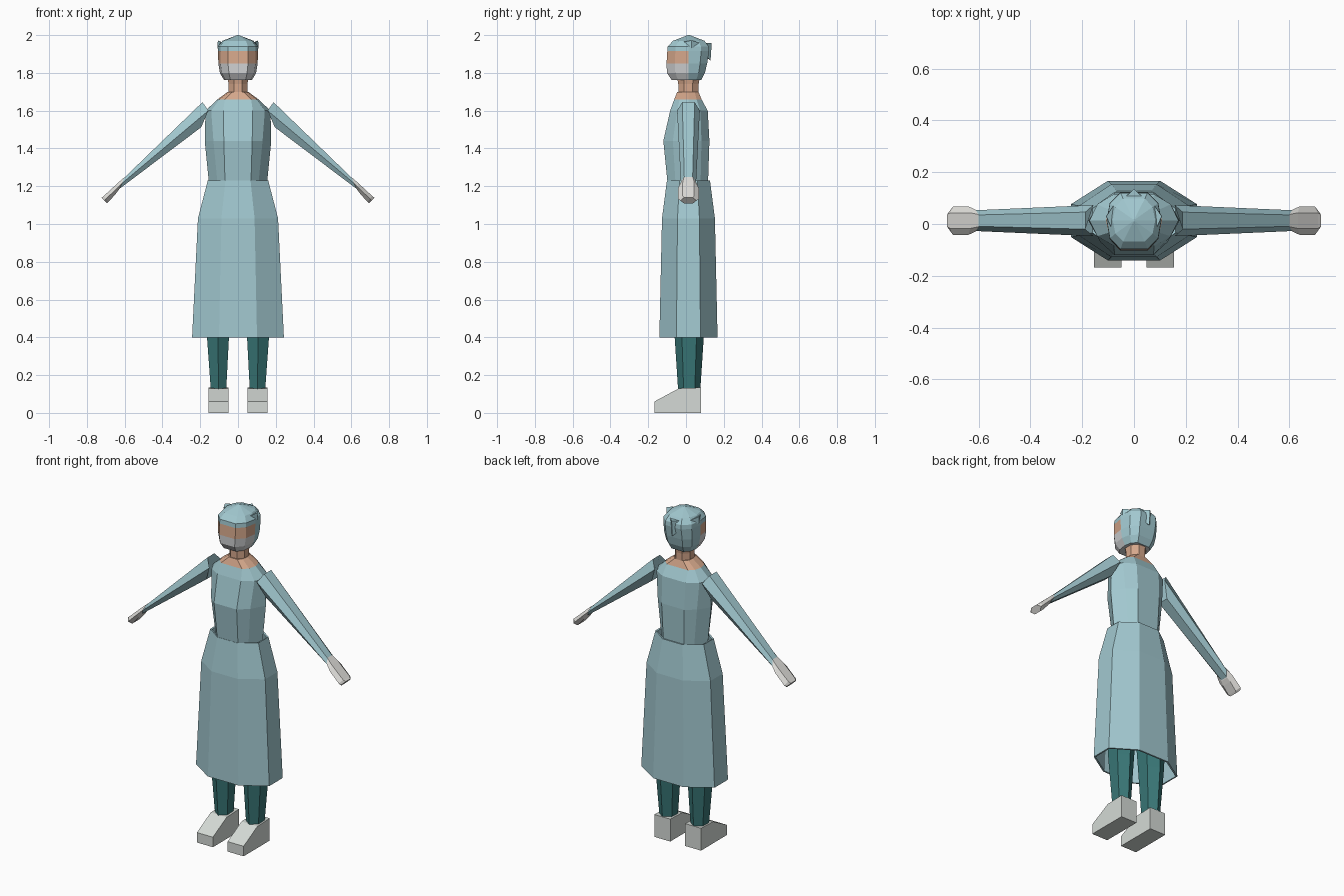
import bpy, bmesh, math

cube = bpy.data.objects.get("Cube")
if cube:
    bpy.data.objects.remove(cube, do_unlink=True)


def material(name, rgb):
    m = bpy.data.materials.new(name)
    m.use_nodes = True
    m.diffuse_color = (*rgb, 1)
    bsdf = next(n for n in m.node_tree.nodes if n.type == 'BSDF_PRINCIPLED')
    bsdf.inputs["Base Color"].default_value = (*rgb, 1)
    bsdf.inputs["Roughness"].default_value = 0.8
    return m


GOWN = material("gown_blue", (0.36, 0.58, 0.63))
TROUSER = material("trouser_teal", (0.04, 0.18, 0.18))
SKIN = material("skin", (0.67, 0.39, 0.26))
SHOE = material("shoe_grey", (0.66, 0.70, 0.67))
GLOVE = material("glove_white", (0.74, 0.73, 0.70))
MASK = material("mask_white", (0.66, 0.67, 0.68))
CY = 0.013  # body centre line in y


def make(name, verts, faces, mats, rule=None):
    """Mesh object with outward normals; rule picks a material per face centre."""
    bm = bmesh.new()
    vs = [bm.verts.new(v) for v in verts]
    for f in faces:
        bm.faces.new([vs[i] for i in f])
    bmesh.ops.recalc_face_normals(bm, faces=bm.faces)
    if rule:
        for f in bm.faces:
            f.material_index = rule(f.calc_center_median())
    me = bpy.data.meshes.new(name)
    bm.to_mesh(me)
    bm.free()
    for m in mats:
        me.materials.append(m)
    ob = bpy.data.objects.new(name, me)
    bpy.context.collection.objects.link(ob)
    return ob


def loft(name, rings, mats, rule=None, caps=True):
    """Skin a list of equal rings."""
    n = len(rings[0])
    verts = [v for r in rings for v in r]
    faces = [(k * n + i, k * n + (i + 1) % n, (k + 1) * n + (i + 1) % n, (k + 1) * n + i)
             for k in range(len(rings) - 1) for i in range(n)]
    if caps:
        faces += [tuple(range(n)), tuple(range((len(rings) - 1) * n, len(rings) * n))]
    return make(name, verts, faces, mats, rule)


def polygon(n, z, cx, cy, rx, ry, turn):
    """Elliptical n-gon ring whose flats reach rx, ry when turned half a step."""
    return [(cx + rx * math.cos(turn + 2 * math.pi * i / n),
             cy + ry * math.sin(turn + 2 * math.pi * i / n), z) for i in range(n)]


def body_ring(z, side, corner, front, yf, yb):
    """Ten-sided body section with flat front and back."""
    cf, cb = CY + (yf - CY) * 0.62, CY + (yb - CY) * 0.62
    half = [(front, yf), (corner, cf), (side, CY), (corner, cb), (front, yb)]
    return [(x, y, z) for x, y in half] + [(-x, y, z) for x, y in reversed(half)]


# Skirt: open flared octagon with a thin wall
k = 1 / math.cos(math.pi / 8)
skirt = loft("gown_skirt", [polygon(8, z, 0, CY, rx * k, ry * k, math.pi / 8) for z, rx, ry in
             [(0.40, 0.243, 0.154), (1.03, 0.212, 0.140), (1.23, 0.160, 0.114)]],
             [GOWN], caps=False)
wall = skirt.modifiers.new("wall", 'SOLIDIFY')
wall.thickness = 0.01
wall.offset = -1

# Gown top
loft("gown_top", [body_ring(*r) for r in [
    (1.20, 0.152, 0.107, 0.068, -0.096, 0.116),
    (1.44, 0.176, 0.130, 0.075, -0.120, 0.124),
    (1.60, 0.172, 0.142, 0.078, -0.084, 0.115),
    (1.66, 0.108, 0.098, 0.070, -0.062, 0.082)]], [GOWN])

# Bare collar and neck
loft("neckline", [body_ring(1.66, 0.108, 0.098, 0.070, -0.062, 0.082),
                  body_ring(1.70, 0.054, 0.046, 0.028, -0.046, 0.066)], [SKIN])
loft("neck", [polygon(8, z, 0, CY, r, r * 1.08, math.pi / 8)
              for z, r in [(1.68, 0.054), (1.74, 0.054), (1.775, 0.060)]], [SKIN])


# Head: mask below, skin band across the eyes, cap above and behind
def head_colour(c):
    if c.z > 1.915 or c.y > CY + 0.015:
        return 2
    return 1 if c.z < 1.85 else 0


loft("head", [body_ring(*r) for r in [
    (1.762, 0.074, 0.066, 0.040, -0.076, 0.080),
    (1.80, 0.096, 0.085, 0.048, -0.101, 0.100),
    (1.85, 0.104, 0.093, 0.053, -0.103, 0.112),
    (1.915, 0.106, 0.094, 0.053, -0.099, 0.122),
    (1.94, 0.105, 0.093, 0.052, -0.097, 0.120),
    (1.97, 0.082, 0.072, 0.042, -0.068, 0.098),
    (2.00, 0.004, 0.003, 0.002, 0.010, 0.020)]], [SKIN, MASK, GOWN], head_colour)

# Tied cloth at the back of the cap
make("cap_flap", [(-0.085, 0.055, 1.955), (0.085, 0.055, 1.955), (0, 0.136, 1.958),
                  (0, 0.130, 1.865), (0, 0.085, 1.90)],
     [(0, 1, 2), (0, 2, 3), (1, 3, 2), (0, 3, 4), (1, 4, 3), (0, 4, 1)], [GOWN])
for s, side in ((1, "left"), (-1, "right")):
    make(f"{side}_cap_knot", [(s * 0.09, -0.01, 1.965), (s * 0.107, 0.03, 1.972),
                              (s * 0.108, 0.03, 1.93), (s * 0.06, 0.10, 1.95)],
         [(0, 1, 2), (0, 1, 3), (1, 2, 3), (0, 2, 3)], [GOWN])


def limb_ring(s, top, mid, bottom, w):
    """Hexagonal limb section from its top, middle and bottom (x, z) points."""
    pts = [(top, 0.55), (mid, 1), (bottom, 0.55), (bottom, -0.55), (mid, -1), (top, -0.55)]
    return [(s * p[0], CY + w * f, p[1]) for p, f in pts]


for s, side in ((1, "left"), (-1, "right")):
    # Sleeve and gloved hand
    loft(f"{side}_sleeve", [
        limb_ring(s, (0.188, 1.645), (0.157, 1.600), (0.195, 1.512), 0.060),
        limb_ring(s, (0.602, 1.245), (0.615, 1.215), (0.632, 1.183), 0.040)], [GOWN])
    loft(f"{side}_glove", [
        limb_ring(s, (0.600, 1.249), (0.613, 1.217), (0.630, 1.182), 0.043),
        limb_ring(s, (0.633, 1.220), (0.640, 1.190), (0.647, 1.160), 0.055),
        limb_ring(s, (0.710, 1.149), (0.699, 1.133), (0.685, 1.117), 0.055),
        limb_ring(s, (0.722, 1.139), (0.708, 1.124), (0.694, 1.109), 0.043)], [GLOVE])

    # Trouser leg
    h = math.cos(math.pi / 6)
    loft(f"{side}_trouser_leg", [
        polygon(6, z, s * cx, 0.017, rx / h, ry, math.pi / 6) for z, cx, rx, ry in
        [(0.11, 0.103, 0.040, 0.058), (0.40, 0.106, 0.058, 0.077), (0.95, 0.100, 0.088, 0.105)]],
        [TROUSER])

    # Shoe: wedge profile extruded across the foot
    profile = [(-0.168, 0), (0.079, 0), (0.079, 0.134), (-0.037, 0.130), (-0.168, 0.060)]
    loft(f"{side}_shoe", [[(s * x, y, z) for y, z in profile] for x in (0.049, 0.155)], [SHOE])
